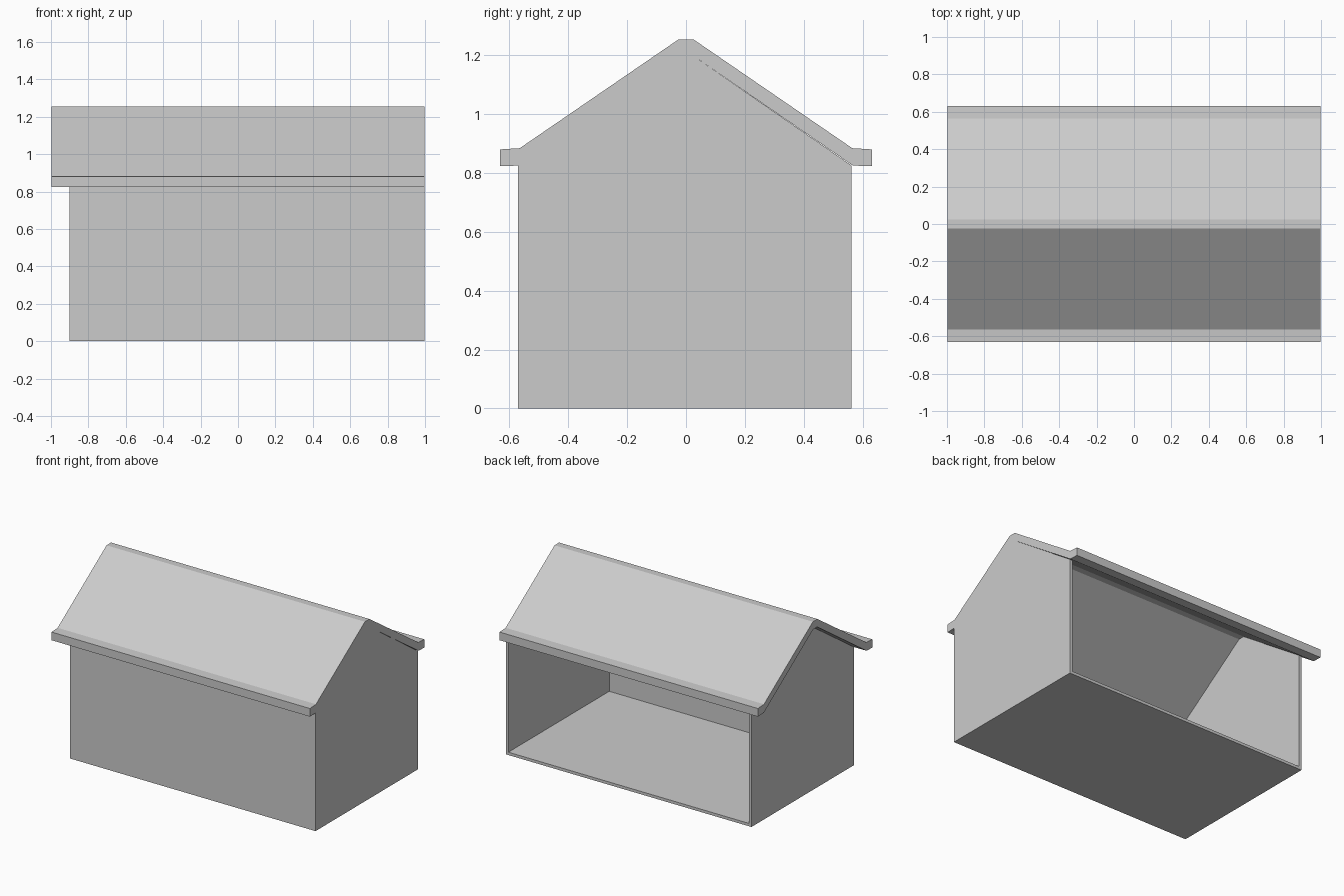
import bpy
import bmesh

if "Cube" in bpy.data.objects:
    bpy.data.objects.remove(bpy.data.objects["Cube"])

# Overall measurements
LEFT, RIGHT = -0.90, 0.998      # shell ends
FRONT, BACK = -0.57, 0.563      # shell depth
T = 0.02                        # wall thickness
EAVE, PEAK, FLAT = 0.825, 1.20, 0.022   # underside of the roof


def prism(name, profile, x0, x1):
    """Extrude a closed (y, z) profile along x."""
    bm = bmesh.new()
    face = bm.faces.new([bm.verts.new((x0, y, z)) for y, z in profile])
    ext = bmesh.ops.extrude_face_region(bm, geom=[face])
    moved = [v for v in ext["geom"] if isinstance(v, bmesh.types.BMVert)]
    bmesh.ops.translate(bm, verts=moved, vec=(x1 - x0, 0, 0))
    bmesh.ops.recalc_face_normals(bm, faces=bm.faces)
    mesh = bpy.data.meshes.new(name)
    bm.to_mesh(mesh)
    bm.free()
    obj = bpy.data.objects.new(name, mesh)
    bpy.context.collection.objects.link(obj)
    return obj


def mirrored(half):
    """Complete a symmetric profile from its +y half."""
    return half + [(-y, z) for y, z in reversed(half)]


# Roof: sloped slab with flat ridge and short level eaves
upper = mirrored([(0.632, 0.88), (0.565, 0.884), (0.025, 1.254)])
lower = mirrored([(0.632, 0.823), (0.567, EAVE), (FLAT, PEAK)])
prism("roof", upper + lower[::-1], -0.998, 0.998)

# Gable end walls rising to the underside of the roof
gable = [(FRONT, 0), (BACK, 0), (BACK, EAVE), (FLAT, PEAK),
         (-FLAT, PEAK), (FRONT, EAVE)]
prism("left_gable_wall", gable, LEFT, LEFT + T)
prism("right_gable_wall", gable, RIGHT - T, RIGHT)

# Floor and front wall between the gables; the back stays open
prism("floor", [(FRONT, 0), (BACK, 0), (BACK, T), (FRONT, T)],
      LEFT + T, RIGHT - T)
prism("front_wall", [(FRONT, T), (FRONT + T, T),
                     (FRONT + T, EAVE + 0.013), (FRONT, EAVE)],
      LEFT + T, RIGHT - T)
